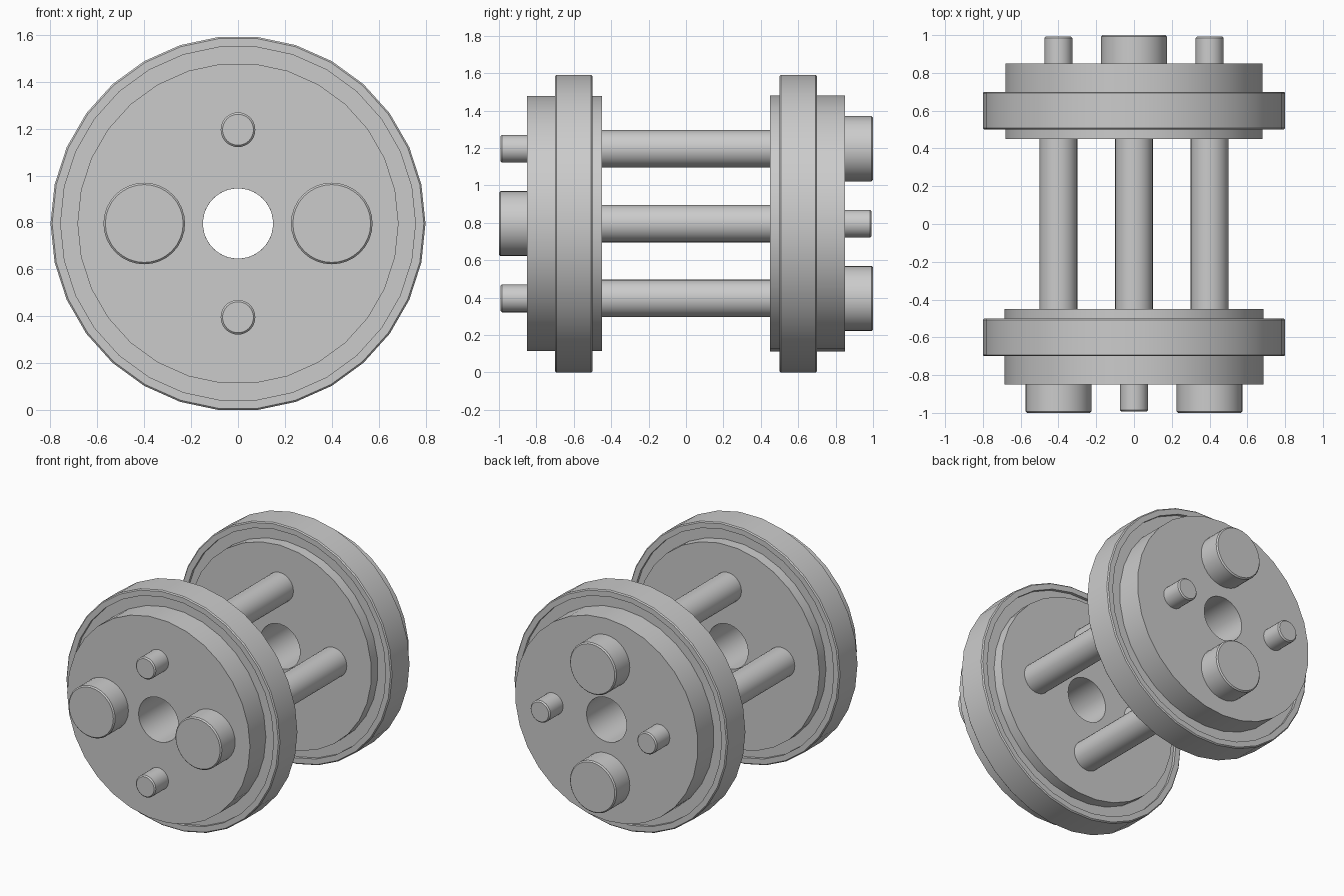
import bpy, bmesh
from math import sin, cos, tau, pi, radians

if "Cube" in bpy.data.objects:
    bpy.data.objects.remove(bpy.data.objects["Cube"])

CZ = 0.8 * cos(radians(6))      # axis height: 30-sided rim resting on a flat


def lathe(name, profile, x=0.0, z=0.0, n=30, phase=0.0, closed=True):
    """Spin (radius, y) points around a y-parallel axis at (x, CZ + z)."""
    bm = bmesh.new()
    rings = [[bm.verts.new((x + r * cos(phase + tau * i / n), y,
                            CZ + z + r * sin(phase + tau * i / n)))
              for i in range(n)] for r, y in profile]
    pairs = list(zip(rings, rings[1:]))
    if closed:
        pairs.append((rings[-1], rings[0]))
    else:
        bm.faces.new(rings[0])
        bm.faces.new(rings[-1])
    for a, b in pairs:
        for i in range(n):
            j = (i + 1) % n
            bm.faces.new((a[i], a[j], b[j], b[i]))
    bmesh.ops.recalc_face_normals(bm, faces=bm.faces)
    me = bpy.data.meshes.new(name)
    bm.to_mesh(me)
    bm.free()
    ob = bpy.data.objects.new(name, me)
    bpy.context.collection.objects.link(ob)
    bpy.ops.object.select_all(action='DESELECT')
    ob.select_set(True)
    bpy.context.view_layer.objects.active = ob
    bpy.ops.object.shade_smooth_by_angle(angle=radians(30))
    return ob


def peg(name, r, x, z, s, end):
    b = 0.008
    lathe(name, [(r, s * 0.84), (r, s * (end - b)), (r - b, s * end)],
          x, z, n=32, closed=False)


for label, s in (("front", -1), ("back", 1)):
    turn = 0 if s < 0 else pi / 2        # back end is turned a quarter

    # Thick inner disc with a centre hole
    lathe(label + "_disc", [(0.15, s * 0.45), (0.685, s * 0.45),
                            (0.685, s * 0.85), (0.15, s * 0.85)], phase=turn)

    # Outer rim with softened edges and a shallow step on both sides
    half = [(0.66, 0.08), (0.757, 0.08), (0.757, 0.1), (0.793, 0.1), (0.8, 0.093)]
    prof = half + [(r, -d) for r, d in reversed(half)]
    lathe(label + "_rim", [(r, s * 0.6 + d) for r, d in prof])

    # Two large and two small pegs in a cross pattern
    for k in range(4):
        a = turn + k * pi / 2
        big = k % 2 == 0
        peg(f"{label}_{'large' if big else 'small'}_peg_{k}",
            0.174 if big else 0.074, 0.4 * cos(a), 0.4 * sin(a), s,
            1.0 if big else 0.993)

# Four rods joining the discs
for k in range(4):
    a = k * pi / 2
    lathe(f"connecting_rod_{k}", [(0.1, -0.46), (0.1, 0.46)],
          0.4 * cos(a), 0.4 * sin(a), n=32, closed=False)
